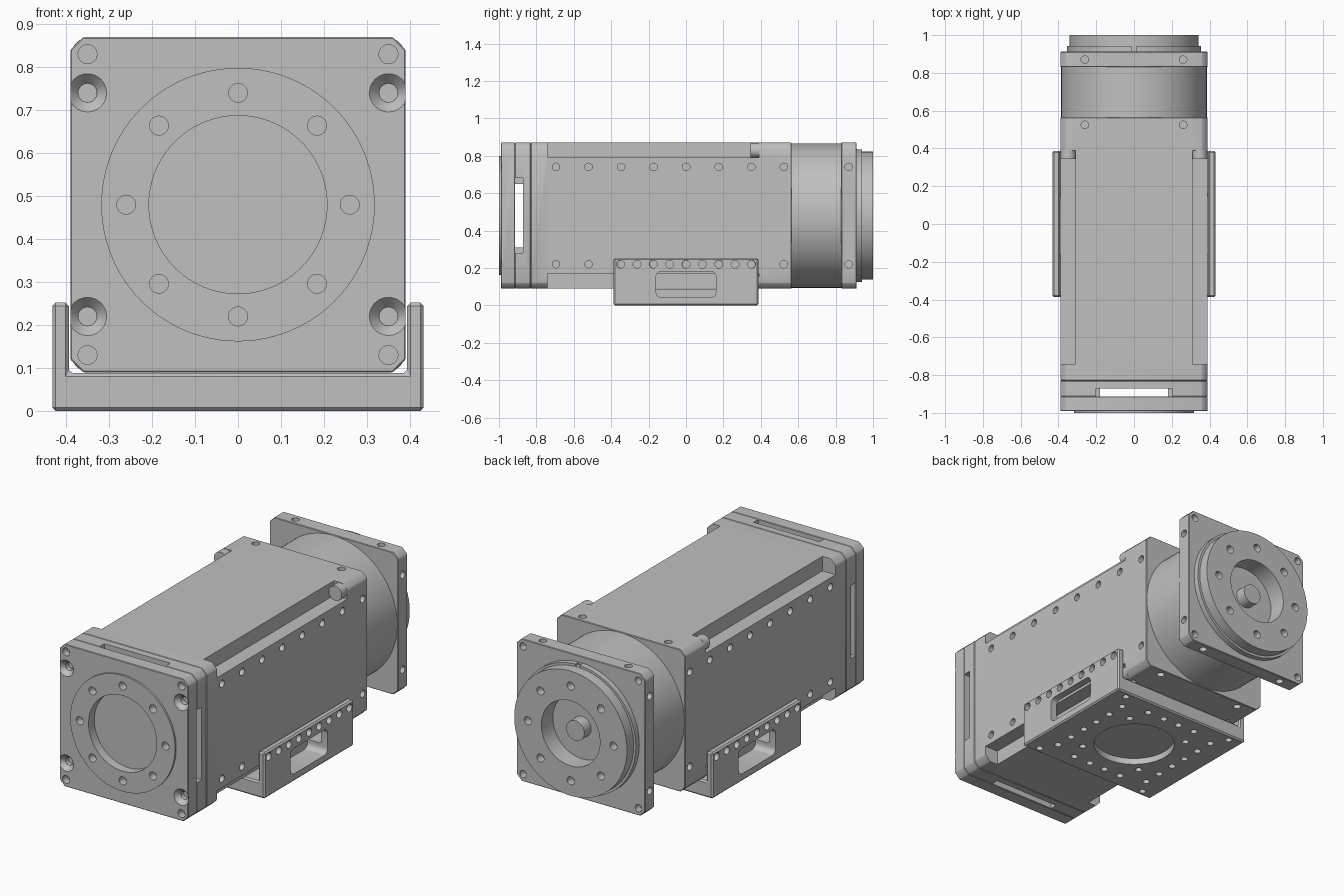
import bpy, bmesh, math
from mathutils import Vector, Matrix

if "Cube" in bpy.data.objects:
    bpy.data.objects.remove(bpy.data.objects["Cube"])

MID = 0.48      # height of the main axis
HALF = 0.39     # half width of the square housing

metal = bpy.data.materials.new("silver_grey")
metal.use_nodes = True
metal.diffuse_color = (0.527, 0.527, 0.527, 1)
metal.node_tree.nodes["Principled BSDF"].inputs["Base Color"].default_value = metal.diffuse_color


def finish(name, bm):
    bmesh.ops.recalc_face_normals(bm, faces=bm.faces)
    mesh = bpy.data.meshes.new(name)
    bm.to_mesh(mesh)
    bm.free()
    mesh.materials.append(metal)
    ob = bpy.data.objects.new(name, mesh)
    bpy.context.collection.objects.link(ob)
    return ob


def activate(ob):
    bpy.ops.object.select_all(action='DESELECT')
    ob.select_set(True)
    bpy.context.view_layer.objects.active = ob


def add_box(bm, lo, hi):
    lo, hi = Vector(lo), Vector(hi)
    m = Matrix.Translation((lo + hi) / 2) @ Matrix.Diagonal((*(hi - lo), 1))
    return bmesh.ops.create_cube(bm, size=1, matrix=m)["verts"]


def add_rod(bm, start, end, r1, r2=None, segments=24):
    start, end = Vector(start), Vector(end)
    d = end - start
    m = Matrix.Translation((start + end) / 2) @ d.to_track_quat('Z', 'Y').to_matrix().to_4x4()
    bmesh.ops.create_cone(bm, cap_ends=True, segments=segments, radius1=r1,
                          radius2=r1 if r2 is None else r2, depth=d.length, matrix=m)


def drill(bm, point, inward, r=0.02, depth=0.04):
    p, d = Vector(point), Vector(inward)
    add_rod(bm, p - d * 0.03, p + d * depth, r)


def disc(name, y0, y1, r):
    bm = bmesh.new()
    add_rod(bm, (0, y0, MID), (0, y1, MID), r, segments=96)
    return finish(name, bm)


def prism(name, profile, y0, y1, bevel):
    bm = bmesh.new()
    face = bm.faces.new([bm.verts.new((x, y0, z)) for x, z in profile])
    new = bmesh.ops.extrude_face_region(bm, geom=[face])["geom"]
    bmesh.ops.translate(bm, vec=(0, y1 - y0, 0),
                        verts=[v for v in new if isinstance(v, bmesh.types.BMVert)])
    ob = finish(name, bm)
    mod = ob.modifiers.new("edge_break", 'BEVEL')
    mod.width, mod.segments = bevel, 1
    activate(ob)
    bpy.ops.object.modifier_apply(modifier=mod.name)
    return ob


def cut(obs, bm):
    cutter = finish("cutter", bm)
    cutter.hide_render = True
    for ob in obs:
        mod = ob.modifiers.new("cut", 'BOOLEAN')
        mod.operation, mod.solver, mod.use_self = 'DIFFERENCE', 'EXACT', True
        mod.object = cutter
        activate(ob)
        bpy.ops.object.modifier_apply(modifier=mod.name)
    bpy.data.objects.remove(cutter)


def ring(r, n=8):
    return [(r * math.cos(i * math.tau / n), MID + r * math.sin(i * math.tau / n)) for i in range(n)]


SIGNS = (-1, 1)
CORNERS = [(sx, sz) for sx in SIGNS for sz in SIGNS]

# Square outline with chamfered corners
E = HALF - 0.03
square = [(HALF, -E), (HALF, E), (E, HALF), (-E, HALF),
          (-HALF, E), (-HALF, -E), (-E, -HALF), (E, -HALF)]
square = [(x, z + MID) for x, z in square]

# Front plate with raised pilot ring, bore and bolt holes
front_plate = prism("front_plate", square, -0.99, -0.914, 0.003)
front_ring = disc("front_pilot_ring", -1.0, -0.985, 0.318)
bm = bmesh.new()
add_rod(bm, (0, -1.05, MID), (0, -0.95, MID), 0.207, segments=96)
for x, z in ring(0.26):
    drill(bm, (x, -1.0, z), (0, 1, 0), 0.022, 0.045)
for sx, sz in CORNERS:
    drill(bm, (0.35 * sx, -0.99, MID + 0.35 * sz), (0, 1, 0), 0.022)
    x, z = 0.35 * sx, MID + 0.26 * sz
    add_rod(bm, (x, -0.995, z), (x, -0.965, z), 0.049, 0.022)
    drill(bm, (x, -0.99, z), (0, 1, 0), 0.0215, 0.05)
cut([front_plate, front_ring], bm)

# Spacer plate with crossing slots
spacer = prism("slotted_spacer", square, -0.914, -0.83, 0.003)
bm = bmesh.new()
add_box(bm, (-0.18, -0.95, 0), (0.18, -0.872, 1))
add_box(bm, (-0.5, -0.95, MID - 0.17), (0.5, -0.872, MID + 0.17))
for s in SIGNS:
    for lo, hi in (((-0.2, 0.33), (0.2, 0.5)), ((0.33, -0.2), (0.5, 0.2))):
        a = (lo[0] * s, -0.95, MID + lo[1] * s)
        b = (hi[0] * s, -0.872, MID + hi[1] * s)
        add_box(bm, [min(p) for p in zip(a, b)], [max(p) for p in zip(a, b)])
cut([spacer], bm)

# Main housing with corner channels and tapped holes
housing = prism("main_housing", square, -0.83, 0.565, 0.003)
bm = bmesh.new()
for sx, sz in CORNERS:
    xs = sorted((0.31 * sx, 0.5 * sx))
    zs = sorted((MID + 0.31 * sz, MID + 0.5 * sz))
    add_box(bm, (xs[0], -0.74, zs[0]), (xs[1], 0.39, zs[1]))
    for i in range(8):
        drill(bm, (HALF * sx, -0.695 + 0.174 * i, MID + 0.26 * sz), (-sx, 0, 0))
    drill(bm, (0.26 * sx, 0.525, MID + HALF * sz), (0, 0, -sz))
cut([housing], bm)

# Plugs closing the rear ends of the channels
for sx, sz in CORNERS:
    bm = bmesh.new()
    x, z = 0.348 * sx, MID + 0.348 * sz
    add_rod(bm, (x, 0.345, z), (x, 0.395, z), 0.04, segments=32)
    finish("channel_plug", bm)

# Round rear barrel, square flange and stepped output disc
disc("rear_barrel", 0.56, 0.835, 0.386)
rear_flange = prism("rear_flange", square, 0.83, 0.912, 0.003)
shoulder = disc("output_shoulder", 0.905, 0.942, 0.355)
output = disc("output_disc", 0.93, 1.0, 0.342)
bm = bmesh.new()
add_rod(bm, (0, 0.9, MID), (0, 1.05, MID), 0.178, segments=96)
add_box(bm, (-0.012, 0.913, MID + 0.343), (0.012, 0.96, MID + 0.4))
for x, z in ring(0.26):
    drill(bm, (x, 1.0, z), (0, -1, 0), 0.022, 0.045)
for sx, sz in CORNERS:
    drill(bm, (0.35 * sx, 0.912, MID + 0.35 * sz), (0, -1, 0))
    drill(bm, (HALF * sx, 0.87, MID + 0.26 * sz), (-sx, 0, 0))
    drill(bm, (0.26 * sx, 0.87, MID + HALF * sz), (0, 0, -sz))
cut([rear_flange, shoulder, output], bm)
disc("output_hub", 0.895, 0.96, 0.055)

# U-shaped mounting bracket under the housing
W, T, TOP, FLOOR = 0.432, 0.393, 0.252, 0.088
bracket = prism("mounting_bracket", [(-W, 0), (W, 0), (W, TOP), (T, TOP), (T, FLOOR),
                                     (-T, FLOOR), (-T, TOP), (-W, TOP)], -0.387, 0.387, 0.008)
bm = bmesh.new()
for s in SIGNS:
    # Rounded window in each side wall
    xs = sorted((0.31 * s, 0.5 * s))
    verts = add_box(bm, (xs[0], -0.16, 0.042), (xs[1], 0.16, 0.182))
    edges = {e for v in verts for e in v.link_edges
             if (e.verts[0].co - e.verts[1].co).yz.length < 0.001}
    bmesh.ops.bevel(bm, geom=list(edges), offset=0.03, segments=6, profile=0.5, affect='EDGES')
    for i in range(9):
        drill(bm, (W * s, -0.35 + 0.0875 * i, 0.22), (-s, 0, 0), 0.021, 0.06)
# Round recess and hole pattern in the underside
add_rod(bm, (0, 0, -0.05), (0, 0, 0.035), 0.21, segments=96)
pattern = [(a * sx, a * sy) for a in (0.35, 0.19) for sx, sy in CORNERS]
for s in SIGNS:
    for t in (0.05, 0.155, 0.26):
        for u in SIGNS:
            pattern.append((0.3 * s, t * u))
            if t < 0.2:
                pattern.append((t * u, 0.3 * s))
for x, y in pattern:
    drill(bm, (x, y, 0), (0, 0, 1), 0.018, 0.035)
cut([bracket], bm)

# Smooth the round walls and keep the machined edges crisp
for ob in bpy.context.scene.objects:
    if ob.type == 'MESH':
        activate(ob)
        bpy.ops.object.shade_smooth_by_angle(angle=math.radians(25))
